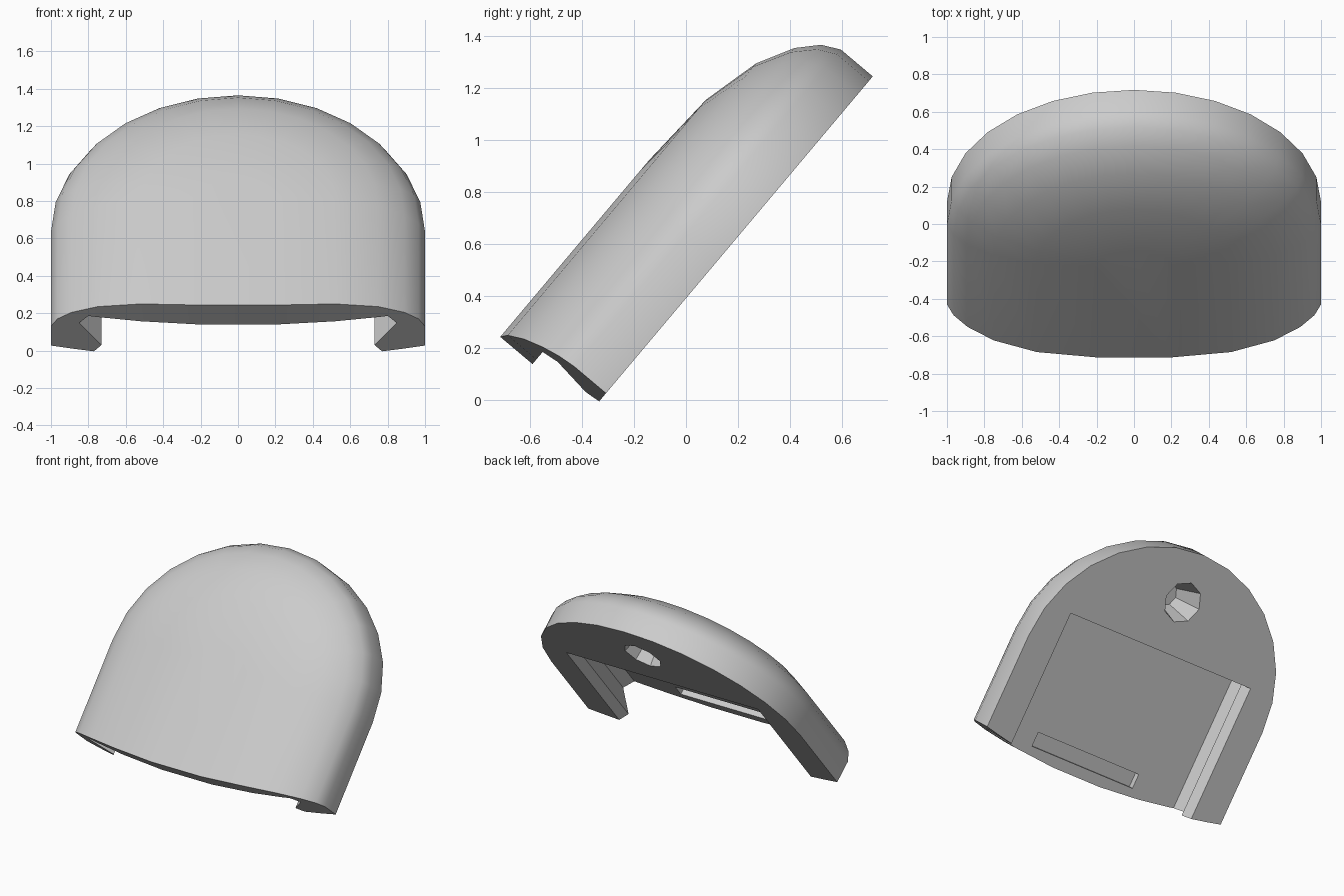
import bpy, bmesh, math
from mathutils import Vector

if "Cube" in bpy.data.objects:
    bpy.data.objects.remove(bpy.data.objects["Cube"])

# One matte grey for the whole part
grey = bpy.data.materials.new("plain grey")
grey.use_nodes = True
colour = (0.6, 0.6, 0.6, 1)
grey.diffuse_color = colour
grey.node_tree.nodes["Principled BSDF"].inputs["Base Color"].default_value = colour

LEAN = math.radians(49.9)
ORIGIN = Vector((0, -0.32, 0.012))
SEGMENTS = 14


def finish(bm, name):
    """Turn a bmesh into an object leaning with the shell."""
    bmesh.ops.recalc_face_normals(bm, faces=bm.faces)
    mesh = bpy.data.meshes.new(name)
    bm.to_mesh(mesh)
    bm.free()
    mesh.materials.append(grey)
    obj = bpy.data.objects.new(name, mesh)
    bpy.context.collection.objects.link(obj)
    obj.rotation_euler.x = LEAN
    obj.location = ORIGIN
    return obj


def prism(name, outline, start, end):
    """Extrude an (x, depth) outline along the length of the shell."""
    bm = bmesh.new()
    face = bm.faces.new([bm.verts.new((x, start, z)) for x, z in outline])
    new = bmesh.ops.extrude_face_region(bm, geom=[face])["geom"]
    moved = [g for g in new if isinstance(g, bmesh.types.BMVert)]
    bmesh.ops.translate(bm, vec=(0, end - start, 0), verts=moved)
    return finish(bm, name)


def lower_edge(x):
    return -0.08 + 0.1 * x * x


# Domed shell: arch-shaped rings, each inset and raised from the last
def arch(bm, inset, height):
    half, rise = 1 - inset, 0.93 - inset
    points = [(half, lower_edge(half))]
    for i in range(SEGMENTS + 1):
        a = math.pi * i / SEGMENTS
        points.append((half * math.cos(a), 0.68 + rise * math.sin(a)))
    points.append((-half, lower_edge(half)))
    return [bm.verts.new((x, y, height)) for x, y in points]


profile = [(0, 0), (0, 0.16), (0.035, 0.23), (0.11, 0.3),
           (0.25, 0.375), (0.48, 0.432), (0.8, 0.45)]
bm = bmesh.new()
rings = [arch(bm, d, h) for d, h in profile]
for low, high in zip(rings, rings[1:]):
    for i in range(len(low) - 1):
        bm.faces.new((low[i], low[i + 1], high[i + 1], high[i]))
bm.faces.new(rings[-1])

# Gently bowed lower end, in columns down to the flat back
feet = {}
for end in (0, -1):
    column = [rings[0][end]]
    for ring in rings[2:]:
        x, y, z = ring[end].co
        column.append(bm.verts.new((x, y, 0)))
    feet[end] = column
    tops = [ring[end] for ring in rings[1:]]
    for i in range(len(tops) - 1):
        bm.faces.new((column[i], column[i + 1], tops[i + 1], tops[i]))
bm.faces.new((feet[0][-1], feet[-1][-1], rings[-1][-1], rings[-1][0]))
bm.faces.new(rings[0] + feet[-1][1:] + feet[0][:0:-1])
shell = finish(bm, "domed_shell")

# Dovetail channel, open at the lower end
half = [(0.81, -0.06), (0.77, 0), (0.73, 0.06), (0.85, 0.22), (0.8, 0.288)]
channel = prism("channel_cutter", half + [(-x, z) for x, z in reversed(half)],
                -0.3, 0.92)

# Shallow rectangular recess in the channel floor
recess = prism("recess_cutter", [(-0.44, 0.25), (0.42, 0.25),
                                 (0.42, 0.33), (-0.44, 0.33)], 0, 0.1)

# Tapered blind hole above the channel
bm = bmesh.new()
bmesh.ops.create_cone(bm, cap_ends=True, segments=8, radius1=0.145,
                      radius2=0.08, depth=0.24)
bmesh.ops.translate(bm, vec=(0, 1.27, 0.1), verts=bm.verts)
hole = finish(bm, "hole_cutter")

# Cut the openings and drop the cutters
bpy.context.view_layer.objects.active = shell
shell.select_set(True)
for cutter in (channel, recess, hole):
    cutter.hide_render = True
    mod = shell.modifiers.new(cutter.name, "BOOLEAN")
    mod.operation = "DIFFERENCE"
    mod.solver = "EXACT"
    mod.object = cutter
    bpy.ops.object.modifier_apply(modifier=mod.name)
    bpy.data.objects.remove(cutter)

bpy.ops.object.shade_smooth_by_angle(angle=math.radians(32))
